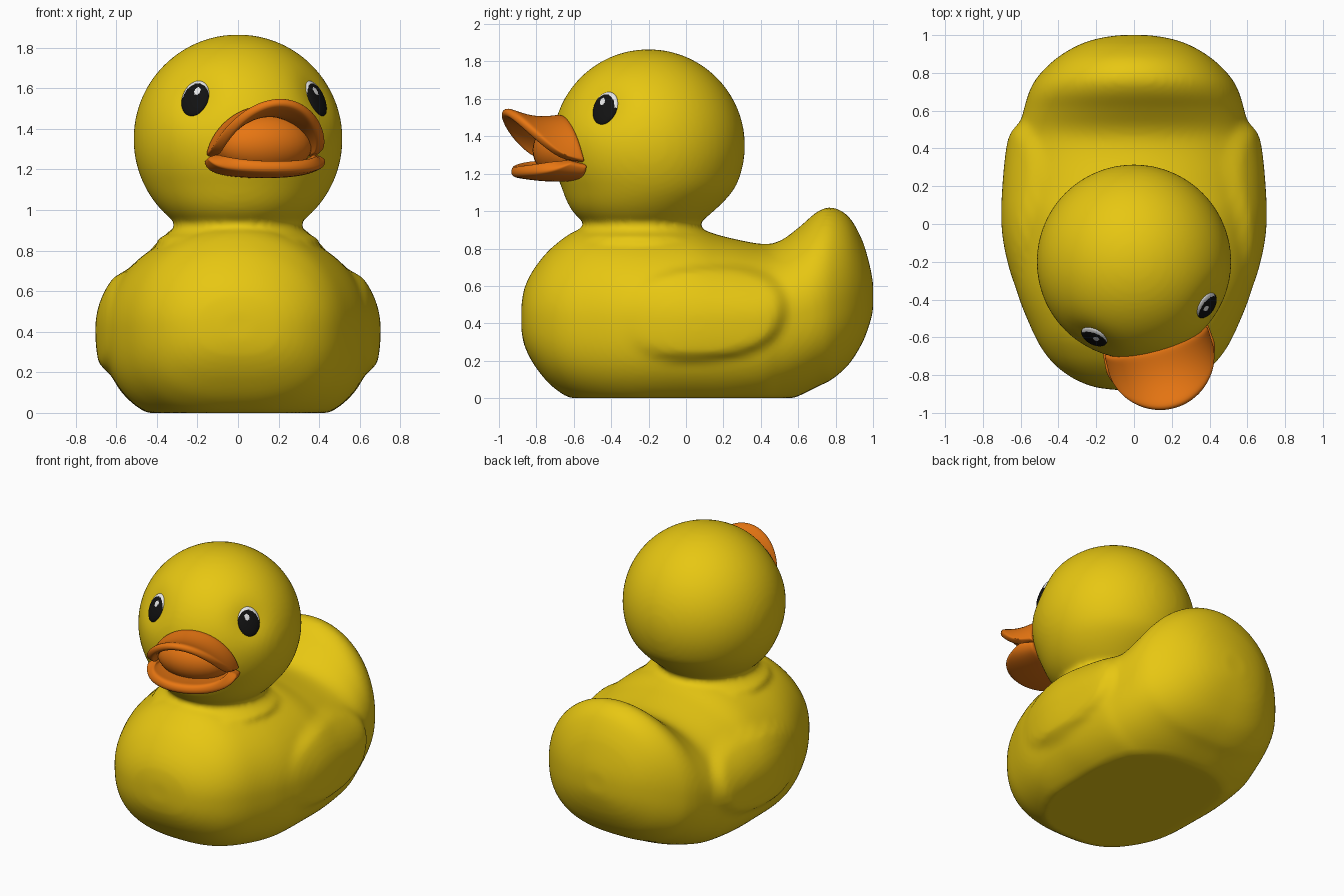
import bpy, bmesh, math
from mathutils import Vector, Matrix

if "Cube" in bpy.data.objects:
    bpy.data.objects.remove(bpy.data.objects["Cube"])

YAW = math.radians(15.5)              # head is turned to one side
HEAD = Vector((0, -0.2, 1.35))
HEAD_R = 0.515


def material(name, rgb):
    m = bpy.data.materials.new(name)
    m.diffuse_color = (*rgb, 1)
    m.use_nodes = True
    m.node_tree.nodes["Principled BSDF"].inputs["Base Color"].default_value = m.diffuse_color
    return m


YELLOW = material("yellow", (0.80, 0.57, 0.006))
ORANGE = material("orange", (0.80, 0.18, 0.006))
BLACK = material("black", (0.006, 0.006, 0.006))
WHITE = material("white", (0.85, 0.85, 0.85))


def finish(bm, name, *mats):
    bmesh.ops.recalc_face_normals(bm, faces=bm.faces)
    for f in bm.faces:
        f.smooth = True
    me = bpy.data.meshes.new(name)
    bm.to_mesh(me)
    bm.free()
    ob = bpy.data.objects.new(name, me)
    bpy.context.collection.objects.link(ob)
    for m in mats:
        me.materials.append(m)
    return ob


def loft(bm, rings):
    """Closed skin over rings of points, capped at both ends."""
    vs = [[bm.verts.new(p) for p in r] for r in rings]
    n = len(vs[0])
    for a, b in zip(vs, vs[1:]):
        for i in range(n):
            j = (i + 1) % n
            bm.faces.new((a[i], a[j], b[j], b[i]))
    bm.faces.new(vs[0])
    bm.faces.new(vs[-1])


def catmull(rows, steps):
    out = []
    for i in range(len(rows) - 1):
        p = [rows[max(0, min(len(rows) - 1, i + k))] for k in (-1, 0, 1, 2)]
        for s in range(steps):
            t = s / steps
            out.append([0.5 * (2 * b + (c - a) * t + (2 * a - 5 * b + 4 * c - d) * t * t
                               + (3 * b - a - 3 * c + d) * t ** 3)
                        for a, b, c, d in zip(*p)])
    return out + [list(rows[-1])]


def smoothstep(t):
    t = max(0.0, min(1.0, t))
    return t * t * (3 - 2 * t)


def spow(v, e):
    return math.copysign(abs(v) ** e, v)


def eye_axes(side):
    a, e = side * math.radians(43.5) + YAW, math.radians(24)
    h = Vector((math.cos(a), math.sin(a), 0))
    n = Vector((math.cos(e) * math.sin(a), -math.cos(e) * math.cos(a), math.sin(e)))
    v = Vector((-math.sin(e) * math.sin(a), math.sin(e) * math.cos(a), math.cos(e)))
    return h, v, n


# Body with upturned tail: y, half width, middle z, top z, bottom z
stations = [
    (-.88, .08, .43, .50, .36), (-.86, .22, .43, .60, .27), (-.80, .35, .43, .71, .16),
    (-.70, .46, .43, .82, .05), (-.55, .545, .42, .91, -.03), (-.30, .635, .42, .93, -.08),
    (0, .66, .42, .92, -.08), (.2, .655, .42, .865, -.08), (.4, .635, .42, .825, -.06),
    (.5, .61, .43, .84, -.03), (.6, .585, .45, .91, .01), (.7, .555, .48, .995, .06),
    (.78, .51, .5, 1.02, .10), (.87, .42, .53, .97, .18), (.94, .31, .55, .85, .29),
    (.98, .2, .55, .72, .39), (1.0, .08, .55, .62, .47)]
bm = bmesh.new()
rings = []
for y, hw, zm, zt, zb in catmull(stations, 6):
    ring = []
    for k in range(96):
        t = 2 * math.pi * k / 96
        c, s = math.cos(t), math.sin(t)
        e = 1.0 if s >= 0 else 2 / 2.6
        x = hw * spow(c, e)
        z = max(0, zm + spow(s, e) * (zt - zm if s >= 0 else zm - zb))
        # folded wings raised from the flanks
        d = abs((y - .1) / .46) ** 2.4 + abs((z - .45 - .06 * y) / .265) ** 2.4
        wing = smoothstep((1 - d) / .4) * smoothstep((y + .4) / .4)
        if abs(x) > .2:
            x += math.copysign(.042 * wing, x)
        ring.append((x, y, z))
    rings.append(ring)
loft(bm, rings)

# Head and neck: turned profile with shallow eye sockets
profile = []
for i in range(1, 41):
    a = math.radians(140) * i / 40
    profile.append((HEAD_R * math.sin(a), HEAD.z + HEAD_R * math.cos(a)))
profile += [(.314, .94), (.312, .92), (.335, .89), (.40, .855), (.40, .7)]
sockets = [HEAD + eye_axes(s)[2] * HEAD_R for s in (-1, 1)]
rings = []
for r, z in profile:
    y0 = HEAD.y - .035 * smoothstep((1.15 - z) / .2)
    ring = []
    for k in range(72):
        t = 2 * math.pi * k / 72
        p = Vector((r * math.cos(t), y0 + r * math.sin(t), z))
        dent = sum(.028 * math.exp(-((p - q).length / .12) ** 2) for q in sockets)
        ring.append(p + (HEAD - p).normalized() * dent)
    rings.append(ring)
loft(bm, rings)

# Fuse body and head into one soft skin
body = finish(bm, "body_and_head", YELLOW)
rm = body.modifiers.new("fuse", 'REMESH')
rm.mode = 'VOXEL'
rm.voxel_size = 0.018
rm.use_smooth_shade = True
sm = body.modifiers.new("soften", 'SMOOTH')
sm.factor = 0.5
sm.iterations = 6


# Bill halves: arched sheets from a base curve on the face to an outer lip
def head_point(u, f, z):
    return Matrix.Rotation(YAW, 3, 'Z') @ Vector((u, -f, 0)) + Vector((HEAD.x, HEAD.y, z))


def bill(name, base, lip, dip, thickness):
    bm = bmesh.new()
    nu, nt = 24, 6
    grid = []
    for i in range(nu + 1):
        th = math.pi * i / nu
        s = max(0.0, math.sin(th))
        a, b = Vector(base(math.cos(th), s)), Vector(lip(math.cos(th), s))
        row = []
        for j in range(nt + 1):
            t = j / nt
            p = a.lerp(b, t)
            p.z -= dip * s * math.sin(math.pi * t)
            row.append(bm.verts.new(head_point(*p)))
        grid.append(row)
    for r, q in zip(grid, grid[1:]):
        for j in range(nt):
            bm.faces.new((r[j], r[j + 1], q[j + 1], q[j]))
    ob = finish(bm, name, ORANGE)
    so = ob.modifiers.new("thickness", 'SOLIDIFY')
    so.thickness = thickness
    so.offset = 0
    ob.modifiers.new("round", 'SUBSURF').levels = 2
    ob.modifiers["round"].render_levels = 2


bill("upper_bill",
     lambda c, s: (.26 * c, .43 + .04 * s, 1.26 + .235 * s ** 1.1),
     lambda c, s: (.265 * c, .52 + .285 * s ** .8, 1.28 + .255 * s ** 1.2), .03, .05)
bill("lower_bill",
     lambda c, s: (.26 * c, .42, 1.25 - .06 * s ** .6),
     lambda c, s: (.27 * c, .51 + .24 * s ** .8, 1.27 - .055 * s ** .7), .01, .065)

# Inside of the mouth
bm = bmesh.new()
bmesh.ops.create_uvsphere(bm, u_segments=32, v_segments=20, radius=1)
for v in bm.verts:
    v.co = head_point(.25 * v.co.x, .46 - .17 * v.co.y, 1.325 + .155 * v.co.z)
finish(bm, "mouth", ORANGE)

# Eyes: flattened domes, black with a white upper rim and a white glint
for side, name in ((-1, "left_eye"), (1, "right_eye")):
    h, v, n = eye_axes(side)
    bm = bmesh.new()
    bmesh.ops.create_uvsphere(bm, u_segments=56, v_segments=48, radius=1)
    for f in bm.faces:
        c = f.calc_center_median()
        u = -side * c.x
        rim = math.hypot(u - .1, c.y + .17) > .96 and c.y > 0
        glint = math.hypot(u - .2, c.y - .32) < .22
        f.material_index = 1 if rim or glint else 0
    for w in bm.verts:
        w.co = HEAD + n * .49 + h * (w.co.x * .074) + v * (w.co.y * .095) + n * (w.co.z * .024)
    finish(bm, name, BLACK, WHITE)
